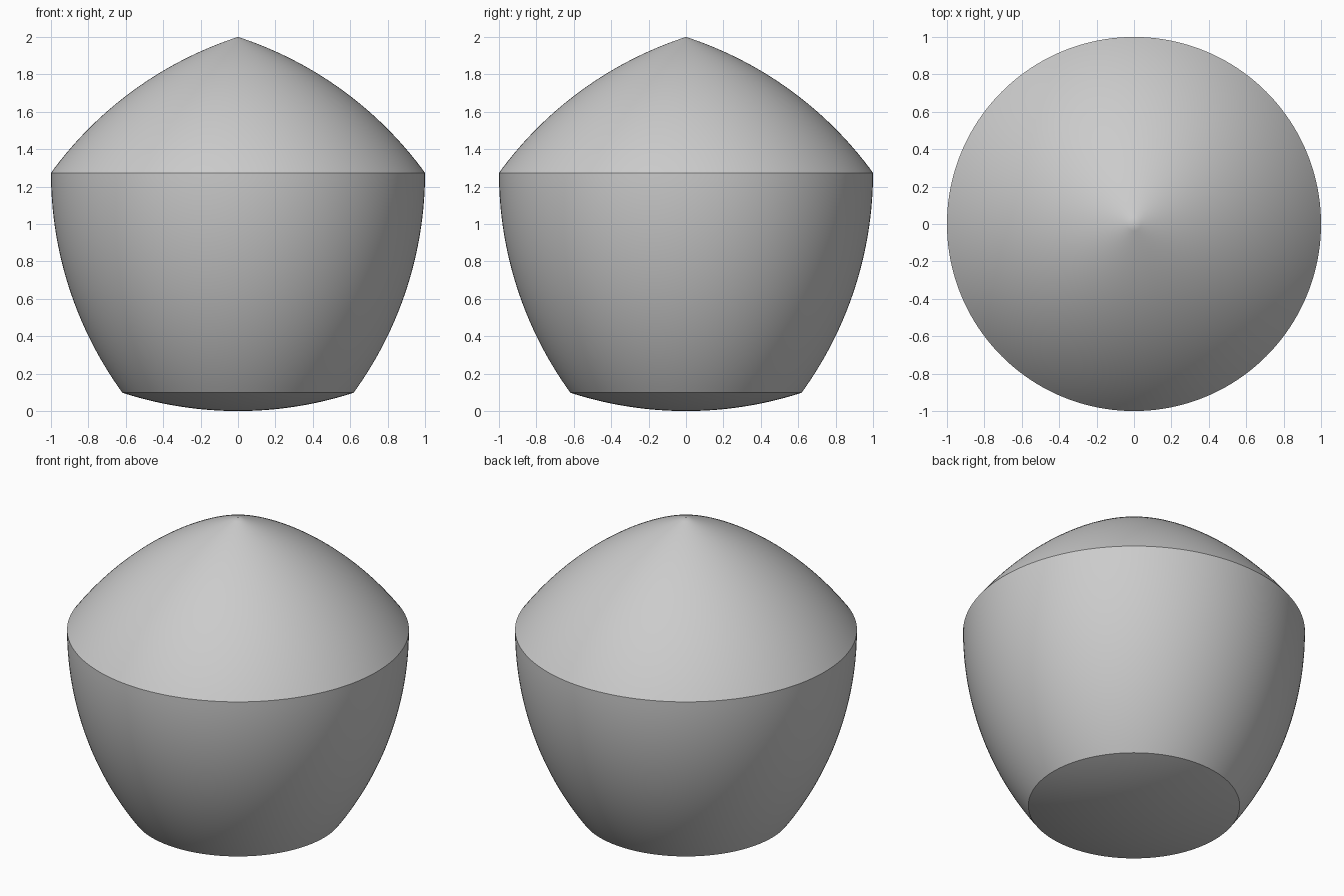
import bpy, bmesh, math
from mathutils import Vector

if "Cube" in bpy.data.objects:
    bpy.data.objects.remove(bpy.data.objects["Cube"])

WIDTH = 2.0       # constant width of the solid
ARC_STEPS = 32    # rings per arc
SEGMENTS = 160    # steps around the axis

# Regular pentagon corners in the XZ plane, apex at the top
R = WIDTH / (2 * math.sin(math.radians(72)))
def corner(i):
    a = math.radians(72 * i)
    return Vector((R * math.sin(a), 0, WIDTH - R + R * math.cos(a)))

def arc(start, end, centre):
    """Points from start towards end on the circle around centre."""
    a0 = math.atan2(start.z - centre.z, start.x - centre.x)
    a1 = math.atan2(end.z - centre.z, end.x - centre.x)
    for k in range(ARC_STEPS):
        a = a0 + (a1 - a0) * k / ARC_STEPS
        yield centre + Vector((math.cos(a), 0, math.sin(a))) * WIDTH

# Half profile: cap, side and base arcs, each centred on the opposite corner
bottom = Vector((0, 0, 0))
profile = [*arc(corner(0), corner(1), corner(3)),
           *arc(corner(1), corner(2), corner(4)),
           *arc(corner(2), bottom, corner(0)),
           bottom]
profile[0] = Vector((0, 0, WIDTH))

# Revolve the profile into a closed solid
bm = bmesh.new()
verts = [bm.verts.new(p) for p in profile]
edges = [bm.edges.new(pair) for pair in zip(verts, verts[1:])]
bmesh.ops.spin(bm, geom=verts + edges, cent=(0, 0, 0), axis=(0, 0, 1),
               angle=math.tau, steps=SEGMENTS, use_merge=False)
bmesh.ops.remove_doubles(bm, verts=bm.verts, dist=1e-4)
bmesh.ops.recalc_face_normals(bm, faces=bm.faces)
mesh = bpy.data.meshes.new("constant_width_solid")
bm.to_mesh(mesh)
bm.free()

solid = bpy.data.objects.new("constant_width_solid", mesh)
bpy.context.collection.objects.link(solid)

# Plain grey, smooth arcs with crisp rims
grey = bpy.data.materials.new("light_grey")
grey.diffuse_color = (0.6, 0.6, 0.6, 1)
grey.use_nodes = True
grey.node_tree.nodes["Principled BSDF"].inputs["Base Color"].default_value = grey.diffuse_color
mesh.materials.append(grey)
bpy.context.view_layer.objects.active = solid
solid.select_set(True)
bpy.ops.object.shade_smooth_by_angle(angle=math.radians(25))
